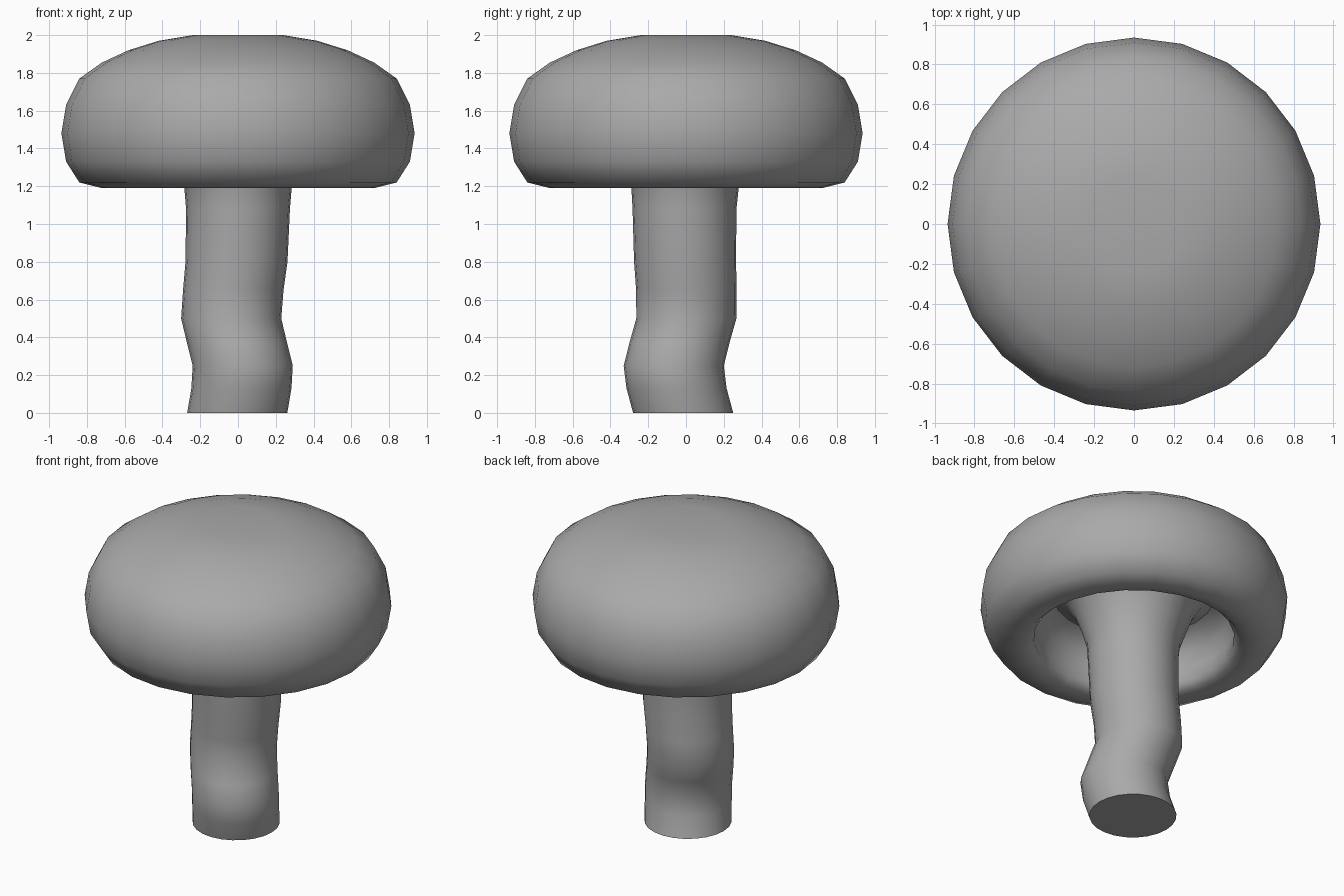
import bpy
import bmesh
from math import cos, sin, tau, radians

SIDES = 24

cube = bpy.data.objects.get("Cube")
if cube:
    bpy.data.objects.remove(cube, do_unlink=True)

grey = bpy.data.materials.new("plain_grey")
grey.use_nodes = True
COLOUR = (0.4, 0.4, 0.4, 1)
grey.diffuse_color = COLOUR
grey.node_tree.nodes["Principled BSDF"].inputs["Base Color"].default_value = COLOUR


def loft(name, rings, tip=None, base=False, sharp_angle=60):
    """Skin a stack of circles (radius, z, centre x, centre y), listed downwards."""
    bm = bmesh.new()
    loops = [[bm.verts.new((cx + r * cos(tau * i / SIDES), cy + r * sin(tau * i / SIDES), z))
              for i in range(SIDES)] for r, z, cx, cy in rings]
    for upper, lower in zip(loops, loops[1:]):
        for i in range(SIDES):
            j = (i + 1) % SIDES
            bm.faces.new((upper[i], lower[i], lower[j], upper[j]))
    if tip is not None:
        centre = bm.verts.new((0, 0, tip))
        for i in range(SIDES):
            bm.faces.new((centre, loops[0][i], loops[0][(i + 1) % SIDES]))
    if base:
        bm.faces.new(loops[-1][::-1])
    mesh = bpy.data.meshes.new(name)
    bm.to_mesh(mesh)
    bm.free()
    mesh.materials.append(grey)
    obj = bpy.data.objects.new(name, mesh)
    bpy.context.collection.objects.link(obj)
    bpy.ops.object.select_all(action='DESELECT')
    obj.select_set(True)
    bpy.context.view_layer.objects.active = obj
    bpy.ops.object.shade_smooth_by_angle(angle=radians(sharp_angle))
    return obj


# Cap: domed top, rounded rim, then up into the hollow underside
cap_profile = [
    (0.24, 2.0), (0.42, 1.97), (0.58, 1.92), (0.72, 1.855), (0.84, 1.77),
    (0.91, 1.63), (0.935, 1.48), (0.91, 1.33), (0.84, 1.22), (0.72, 1.19),
    (0.65, 1.2), (0.61, 1.24), (0.62, 1.33), (0.6, 1.43), (0.55, 1.5), (0.49, 1.53),
]
loft("cap", [(r, z, 0, 0) for r, z in cap_profile], tip=1.985)

# Stem: flares into the hollow, bends near the ground
stem_rings = [
    (0.49, 1.53, 0, 0), (0.42, 1.5, 0, 0), (0.365, 1.42, 0, 0), (0.32, 1.3, 0, 0),
    (0.284, 1.19, 0, -0.005), (0.275, 1.08, 0, -0.008), (0.27, 0.8, -0.008, -0.005),
    (0.266, 0.65, -0.025, 0.002), (0.265, 0.5, -0.036, 0.002), (0.265, 0.37, -0.005, -0.035),
    (0.265, 0.25, 0.025, -0.065), (0.265, 0.13, 0.018, -0.05), (0.265, 0.0, -0.004, -0.015),
]
loft("stem", stem_rings, base=True)
